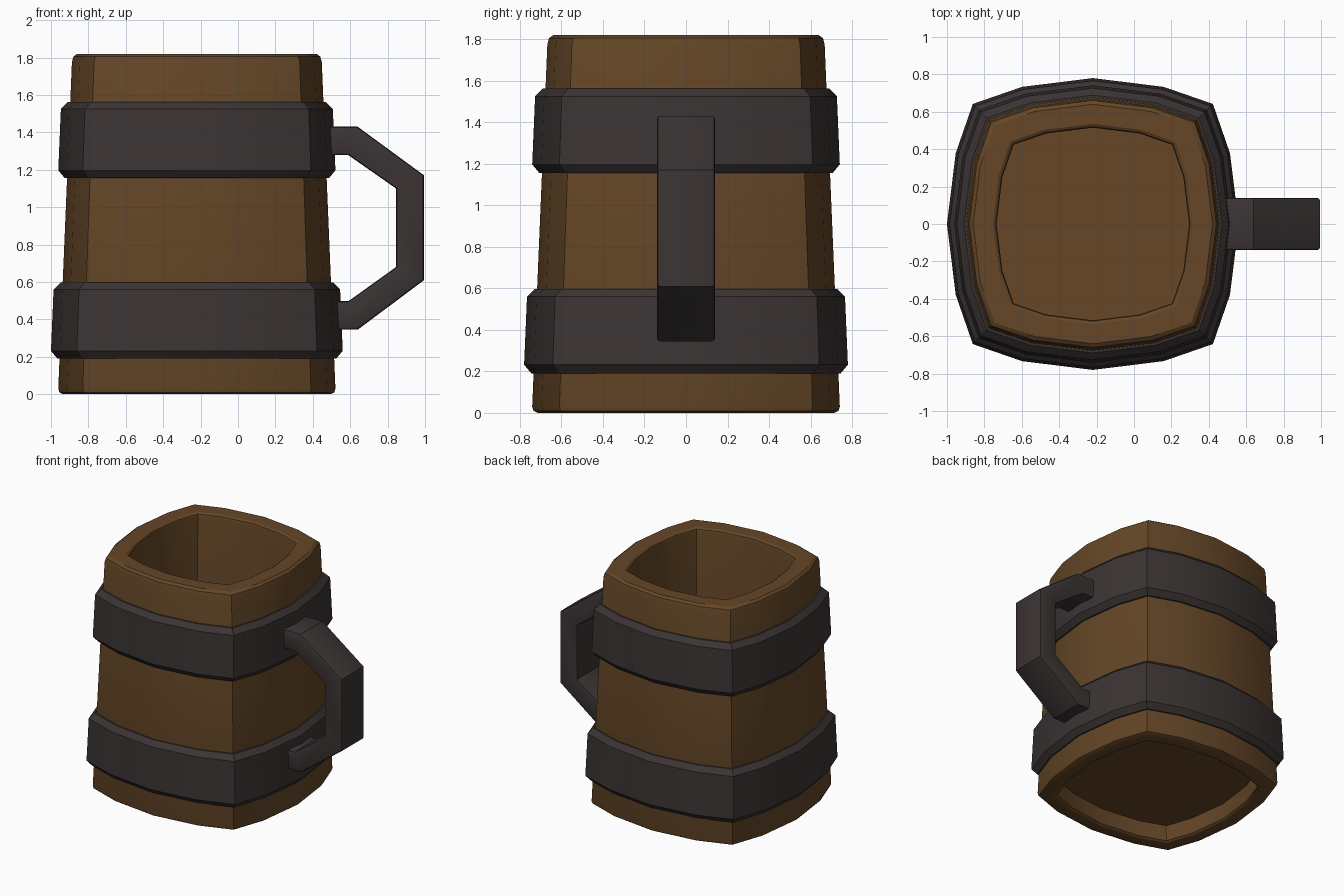
import bpy, bmesh, math

if "Cube" in bpy.data.objects:
    bpy.data.objects.remove(bpy.data.objects["Cube"])

CX = -0.22  # body axis
# quarter outline of the squarish body, as a fraction of its half width
QUARTER = [(1.0, 0.0), (0.94, 0.485), (0.823, 0.823), (0.485, 0.94)]


def material(name, rgb):
    m = bpy.data.materials.new(name)
    m.diffuse_color = (*rgb, 1)
    m.use_nodes = True
    m.node_tree.nodes["Principled BSDF"].inputs["Base Color"].default_value = m.diffuse_color
    return m


WOOD = material("brown wood", (0.128, 0.062, 0.020))
IRON = material("dark iron", (0.044, 0.034, 0.034))


def outline(r):
    pts = []
    for k in range(4):
        c, s = [(1, 0), (0, 1), (-1, 0), (0, -1)][k]
        pts += [(r * (x * c - y * s), r * (x * s + y * c)) for x, y in QUARTER]
    return pts


def finish(name, bm, mat):
    bmesh.ops.recalc_face_normals(bm, faces=bm.faces)
    me = bpy.data.meshes.new(name)
    bm.to_mesh(me)
    bm.free()
    me.materials.append(mat)
    ob = bpy.data.objects.new(name, me)
    bpy.context.collection.objects.link(ob)
    bpy.ops.object.select_all(action='DESELECT')
    ob.select_set(True)
    bpy.context.view_layer.objects.active = ob
    bpy.ops.object.shade_smooth_by_angle(angle=math.radians(30))
    return ob


def loft(name, profile, mat, closed):
    """Sweep (half width, height) pairs around the body outline."""
    bm = bmesh.new()
    rings = [[bm.verts.new((CX + x, y, z)) for x, y in outline(r)] for r, z in profile]
    pairs = list(zip(rings, rings[1:]))
    if closed:
        pairs.append((rings[-1], rings[0]))
    else:
        bm.faces.new(rings[0])
        bm.faces.new(rings[-1])
    n = len(rings[0])
    for a, b in pairs:
        for i in range(n):
            j = (i + 1) % n
            bm.faces.new((a[i], a[j], b[j], b[i]))
    return finish(name, bm, mat)


# wooden body: recessed base, tapered wall, rounded rim, hollow inside
loft("mug_body", [
    (0.615, 0.13), (0.62, 0.01), (0.635, 0.0), (0.715, 0.0), (0.735, 0.01), (0.741, 0.03),
    (0.668, 1.775), (0.660, 1.805), (0.640, 1.82), (0.535, 1.82), (0.52, 1.81),
    (0.515, 1.79), (0.57, 0.22)], WOOD, False)

# two iron bands with chamfered edges
for name, z, r in (("lower_band", 0.19, 0.78), ("upper_band", 1.155, 0.741)):
    loft(name, [(r - 0.08, z), (r - 0.035, z), (r, z + 0.042), (r - 0.014, z + 0.37),
                (r - 0.052, z + 0.408), (r - 0.085, z + 0.408)], IRON, True)

# handle: angular bracket, outer and inner edge of the side profile
OUTER = [(0.46, 1.43), (0.64, 1.43), (0.995, 1.17), (0.995, 0.61), (0.64, 0.345), (0.49, 0.345)]
INNER = [(0.46, 1.278), (0.59, 1.278), (0.845, 1.10), (0.845, 0.68), (0.59, 0.497), (0.49, 0.497)]
bm = bmesh.new()
sections = []
for (xo, zo), (xi, zi) in zip(OUTER, INNER):
    sections.append([bm.verts.new(p) for p in (
        (xo, -0.14, zo), (xo, 0.14, zo), (xi, 0.14, zi), (xi, -0.14, zi))])
for a, b in zip(sections, sections[1:]):
    for i in range(4):
        j = (i + 1) % 4
        bm.faces.new((a[i], a[j], b[j], b[i]))
bm.faces.new(sections[0])
bm.faces.new(sections[-1])
long_edges = [e for e in bm.edges
              if abs(e.verts[0].co.y - e.verts[1].co.y) < 0.01
              and len({f for v in e.verts for f in v.link_faces}) > 0
              and any(e.verts[0] in a and e.verts[1] in b or e.verts[1] in a and e.verts[0] in b
                      for a, b in zip(sections, sections[1:]))]
bmesh.ops.bevel(bm, geom=long_edges, offset=0.016, segments=2, affect='EDGES', profile=0.5)
finish("handle", bm, IRON)
